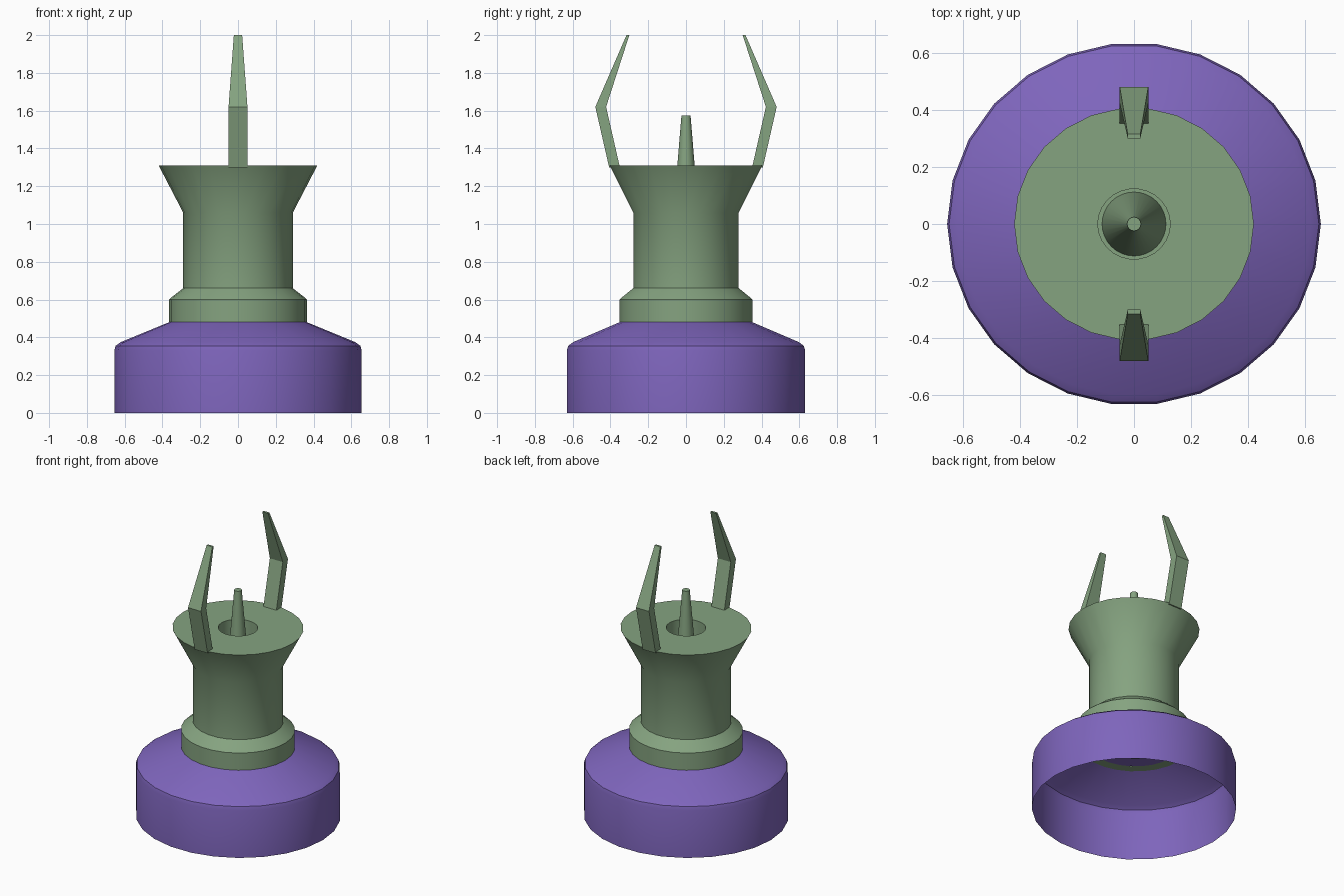
import bpy, bmesh
from math import sin, cos, pi, radians

SIDES = 26
SQUASH = 0.97  # the round parts are slightly narrower front to back

cube = bpy.data.objects.get("Cube")
if cube:
    bpy.data.objects.remove(cube, do_unlink=True)


def make_material(name, rgb):
    mat = bpy.data.materials.new(name)
    mat.use_nodes = True
    mat.diffuse_color = (*rgb, 1)
    mat.node_tree.nodes["Principled BSDF"].inputs["Base Color"].default_value = (*rgb, 1)
    return mat


green = make_material("sage green", (0.235, 0.366, 0.216))
purple = make_material("violet", (0.209, 0.130, 0.503))


def finish(name, bm, mat, smooth=True):
    mesh = bpy.data.meshes.new(name)
    bm.to_mesh(mesh)
    bm.free()
    mesh.materials.append(mat)
    obj = bpy.data.objects.new(name, mesh)
    bpy.context.collection.objects.link(obj)
    if smooth:
        bpy.ops.object.select_all(action="DESELECT")
        obj.select_set(True)
        bpy.context.view_layer.objects.active = obj
        bpy.ops.object.shade_smooth_by_angle(angle=radians(30))
    return obj


def lathe(name, profile, mat, sides=SIDES, squash=SQUASH):
    """Spin a (radius, height) profile round z; upward runs face outward."""
    bm = bmesh.new()
    rings = [[bm.verts.new((r * cos(2 * pi * i / sides),
                            r * sin(2 * pi * i / sides) * squash, z))
              for i in range(sides)] for r, z in profile]
    for low, high in zip(rings, rings[1:]):
        for i in range(sides):
            j = (i + 1) % sides
            bm.faces.new((low[i], low[j], high[j], high[i]))
    # Merge points on the axis into caps
    bmesh.ops.remove_doubles(bm, verts=bm.verts, dist=1e-5)
    return finish(name, bm, mat)


# Hollow base, open underneath
lathe("base_shell", [(0.655, 0), (0.655, 0.33), (0.648, 0.355),
                     (0.62, 0.375), (0.365, 0.48)], purple)

# Collar, neck and flared bowl with a well down the middle
lathe("neck_and_bowl", [(0.30, 0.48), (0.365, 0.48), (0.365, 0.60), (0.352, 0.612),
                        (0.29, 0.66), (0.29, 1.06), (0.42, 1.31), (0.127, 1.31),
                        (0.127, 0.51), (0, 0.51)], green)

# Plates closing the underside of the neck
lathe("underside_plate", [(0, 0.483), (0.305, 0.483)], purple)
lathe("underside_hub", [(0, 0.478), (0.20, 0.478), (0.20, 0.483)], green)

# Tapered spike rising out of the well
lathe("center_spike", [(0.112, 0.51), (0.024, 1.575), (0, 1.575)], green, 32, 1)

# Bent prongs at front and back: (outer y, inner y, height, half width)
SECTIONS = [(0.407, 0.35, 1.30, 0.05), (0.48, 0.423, 1.62, 0.05),
            (0.315, 0.30, 2.0, 0.022)]
for name, side in (("front_prong", -1), ("back_prong", 1)):
    bm = bmesh.new()
    loops = [[bm.verts.new((x, y * side, z))
              for x, y in ((-w, out), (w, out), (w, inn), (-w, inn))]
             for out, inn, z, w in SECTIONS]
    for low, high in zip(loops, loops[1:]):
        for i in range(4):
            j = (i + 1) % 4
            bm.faces.new((low[i], low[j], high[j], high[i]))
    bm.faces.new(loops[0])
    bm.faces.new(loops[-1])
    bmesh.ops.recalc_face_normals(bm, faces=bm.faces)
    finish(name, bm, green, smooth=False)
